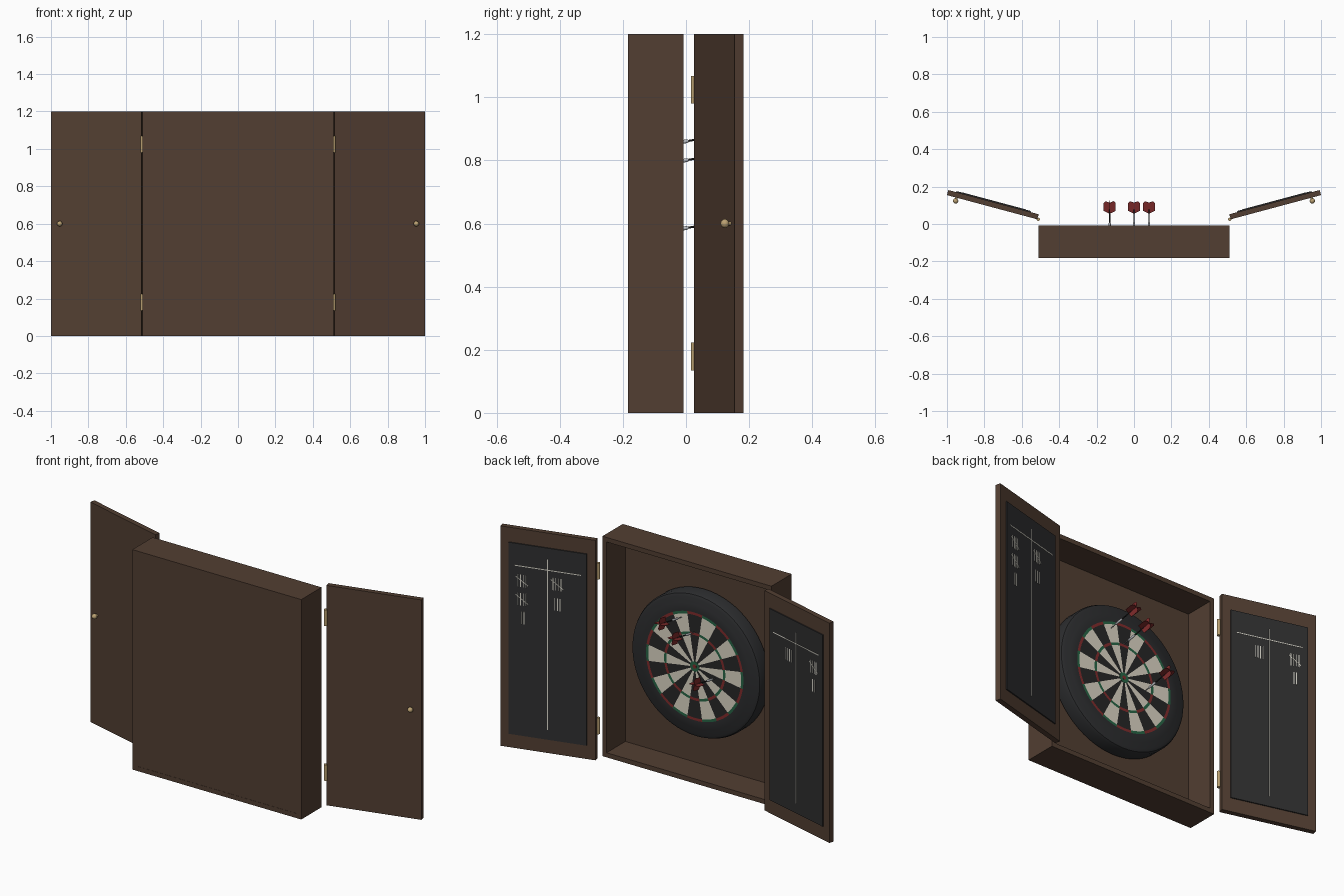
import bpy, bmesh, math
from mathutils import Matrix, Vector

if "Cube" in bpy.data.objects:
    bpy.data.objects.remove(bpy.data.objects["Cube"])


def material(name, rgb):
    m = bpy.data.materials.new(name)
    m.diffuse_color = (*rgb, 1)
    m.use_nodes = True
    m.node_tree.nodes["Principled BSDF"].inputs["Base Color"].default_value = m.diffuse_color
    return m


WOOD = material("dark_wood", (0.085, 0.049, 0.032))
SLATE = material("slate", (0.028, 0.028, 0.029))
CHALK = material("chalk", (0.7, 0.68, 0.6))
BRASS = material("brass", (0.5, 0.36, 0.17))
RUBBER = material("rubber", (0.025, 0.026, 0.028))
BLACK = material("black_sisal", (0.02, 0.02, 0.02))
CREAM = material("cream_sisal", (0.72, 0.67, 0.56))
RED = material("red", (0.22, 0.025, 0.025))
GREEN = material("green", (0.02, 0.13, 0.06))
STEEL = material("steel", (0.5, 0.52, 0.55))


def finish(bm, name, mats, smooth=False, recalc=True):
    if recalc:
        bmesh.ops.recalc_face_normals(bm, faces=bm.faces[:])
    me = bpy.data.meshes.new(name)
    bm.to_mesh(me)
    bm.free()
    ob = bpy.data.objects.new(name, me)
    bpy.context.collection.objects.link(ob)
    for m in mats:
        me.materials.append(m)
    if smooth:
        bpy.ops.object.select_all(action='DESELECT')
        ob.select_set(True)
        bpy.context.view_layer.objects.active = ob
        bpy.ops.object.shade_smooth_by_angle(angle=math.radians(35))
    return ob


def add_box(bm, lo, hi, mat=Matrix()):
    lo, hi = Vector(lo), Vector(hi)
    local = Matrix.Translation((lo + hi) / 2) @ Matrix.Diagonal((*(hi - lo), 1))
    bmesh.ops.create_cube(bm, size=1, matrix=mat @ local)


def lathe(name, profile, mat, m, n=16):
    """Spin (radius, height) points about the local z axis."""
    bm = bmesh.new()
    rings = []
    for r, h in profile:
        rings.append([bm.verts.new(mat @ Vector((r * math.cos(t), r * math.sin(t), h)))
                      for t in (2 * math.pi * i / n for i in range(n))])
    for a, b in zip(rings, rings[1:]):
        for i in range(n):
            j = (i + 1) % n
            bm.faces.new((a[i], a[j], b[j], b[i]))
    bm.faces.new(rings[0])
    bm.faces.new(rings[-1])
    return finish(bm, name, [m], smooth=True)


# Cabinet: four walls and a back panel, open towards +y
W, H, Y0, Y1, T = 0.51, 1.2, -0.183, -0.008, 0.025
bm = bmesh.new()
for s in (-1, 1):
    xs = sorted((s * W, s * (W - T)))
    add_box(bm, (xs[0], Y0, 0), (xs[1], Y1, H))
for z in (0, H - T):
    add_box(bm, (-W + T, Y0, z), (W - T, Y1, z + T))
finish(bm, "cabinet_walls", [WOOD])
bm = bmesh.new()
add_box(bm, (-W + T, Y0 + 0.001, T), (W - T, Y0 + 0.013, H - T))
finish(bm, "cabinet_back", [WOOD])

# Dartboard body and scoring face, built looking along +y
FACE_Y = -0.075
board = Matrix.Translation((0, FACE_Y, 0.6)) @ Matrix.Rotation(-math.pi / 2, 4, 'X')
lathe("dartboard_surround",
      [(0.375, -0.096), (0.39, -0.085), (0.39, -0.025), (0.384, -0.012), (0.37, -0.005),
       (0.345, -0.005), (0.338, -0.002), (0.30, -0.002)], board, RUBBER, 64)
bm = bmesh.new()
radii = [0.0275, 0.171, 0.185, 0.28, 0.294]
SUB = 4
for k in range(20):
    for q in range(SUB):
        a0 = math.radians(18 * (k - 0.5 + q / SUB))
        a1 = a0 + math.radians(18 / SUB)

        def pt(r, a):
            return bm.verts.new((r * math.sin(a), FACE_Y, 0.6 + r * math.cos(a)))
        for i, (r0, r1) in enumerate(zip(radii, radii[1:])):
            f = bm.faces.new((pt(r0, a0), pt(r0, a1), pt(r1, a1), pt(r1, a0)))
            f.material_index = (k % 2) + (2 if i % 2 else 0)
bmesh.ops.remove_doubles(bm, verts=bm.verts[:], dist=1e-5)
bmesh.ops.recalc_face_normals(bm, faces=bm.faces[:])
bm.normal_update()
if sum(f.normal.y for f in bm.faces) < 0:
    bmesh.ops.reverse_faces(bm, faces=bm.faces[:])
finish(bm, "scoring_face", [BLACK, CREAM, RED, GREEN], recalc=False)
lathe("outer_bull", [(0.0275, -0.002), (0.0275, 0.001)], board, GREEN, 24)
lathe("inner_bull", [(0.011, 0), (0.011, 0.002)], board, RED, 16)


# Darts: steel point and barrel, black shaft, four-fin flight
FIN = [(0.142, 0), (0.158, 0.032), (0.2, 0.032), (0.21, 0.022), (0.202, 0)]
for n, (x, z) in enumerate([(-0.13, 0.585), (0, 0.8), (0.08, 0.86)]):
    m = (Matrix.Translation((x, -0.085, z - 0.0145))
         @ Matrix.Rotation(math.radians(-80), 4, 'X'))
    lathe(f"dart_barrel_{n}", [(0.0005, 0), (0.002, 0.006), (0.002, 0.04), (0.0055, 0.046),
                               (0.006, 0.088), (0.004, 0.094)], m, STEEL, 12)
    lathe(f"dart_shaft_{n}", [(0.0035, 0.093), (0.003, 0.165)], m, BLACK, 10)
    bm = bmesh.new()
    for q in range(4):
        rot = m @ Matrix.Rotation(q * math.pi / 2, 4, 'Z')
        f = bm.faces.new([bm.verts.new(rot @ Vector((r, -0.0008, a))) for a, r in FIN])
        ext = bmesh.ops.extrude_face_region(bm, geom=[f])
        bmesh.ops.translate(bm, vec=rot.to_3x3() @ Vector((0, 0.0016, 0)),
                            verts=[v for v in ext["geom"] if isinstance(v, bmesh.types.BMVert)])
        if f.is_valid is False or f not in bm.faces:
            continue
    finish(bm, f"dart_flight_{n}", [RED])

# Doors: local x runs from hinge to free edge, local y towards the inner face
C, S = math.cos(math.radians(15)), math.sin(math.radians(15))
DT = 0.028
# tally marks per door: (u centre, z centre, count)
TALLY = {1: [(0.385, 0.92, 5), (0.385, 0.82, 5), (0.395, 0.72, 2), (0.2, 0.93, 5), (0.205, 0.82, 3)],
         -1: [(0.195, 0.92, 4), (0.385, 0.92, 5), (0.4, 0.82, 2)]}
for s, side in ((1, "right"), (-1, "left")):
    m = Matrix(((s * C, -s * S, 0, s * 0.517), (S, C, 0, 0.025), (0, 0, 1, 0), (0, 0, 0, 1)))
    bm = bmesh.new()
    add_box(bm, (0, 0, 0), (0.5, DT, H), m)
    finish(bm, f"door_{side}", [WOOD])
    bm = bmesh.new()
    add_box(bm, (0.045, DT - 0.004, 0.075), (0.455, DT + 0.006, H - 0.08), m)
    finish(bm, f"scoreboard_{side}", [SLATE])
    # chalk rules and tally strokes
    y0, y1 = DT + 0.005, DT + 0.0075
    bm = bmesh.new()
    add_box(bm, (0.248, y0, 0.13), (0.253, y1, 1.06), m)
    add_box(bm, (0.075, y0, 0.998), (0.425, y1, 1.003), m)
    for u, z, count in TALLY[s]:
        for i in range(min(count, 4)):
            c = u + (i - 1.5) * 0.014
            add_box(bm, (c - 0.002, y0, z - 0.034), (c + 0.002, y1, z + 0.034), m)
        if count == 5:
            slash = (m @ Matrix.Translation((u, 0, z))
                     @ Matrix.Rotation(math.radians(-35 * s), 4, 'Y'))
            add_box(bm, (-0.04, y0, -0.002), (0.04, y1, 0.002), slash)
    finish(bm, f"chalk_marks_{side}", [CHALK])
    # knob on the outer face
    km = m @ Matrix.Translation((0.447, 0, 0.6)) @ Matrix.Rotation(math.pi / 2, 4, 'X')
    lathe(f"knob_{side}", [(0.006, -0.001), (0.006, 0.006), (0.011, 0.009), (0.0145, 0.016),
                           (0.0135, 0.023), (0.009, 0.029), (0.002, 0.032)], km, BRASS, 16)
    # hinge barrels
    for k, z in enumerate((0.135, 0.98)):
        lathe(f"hinge_{side}_{k}", [(0.009, 0), (0.009, 0.088)],
              Matrix.Translation((s * 0.512, 0.025, z)), BRASS, 12)
